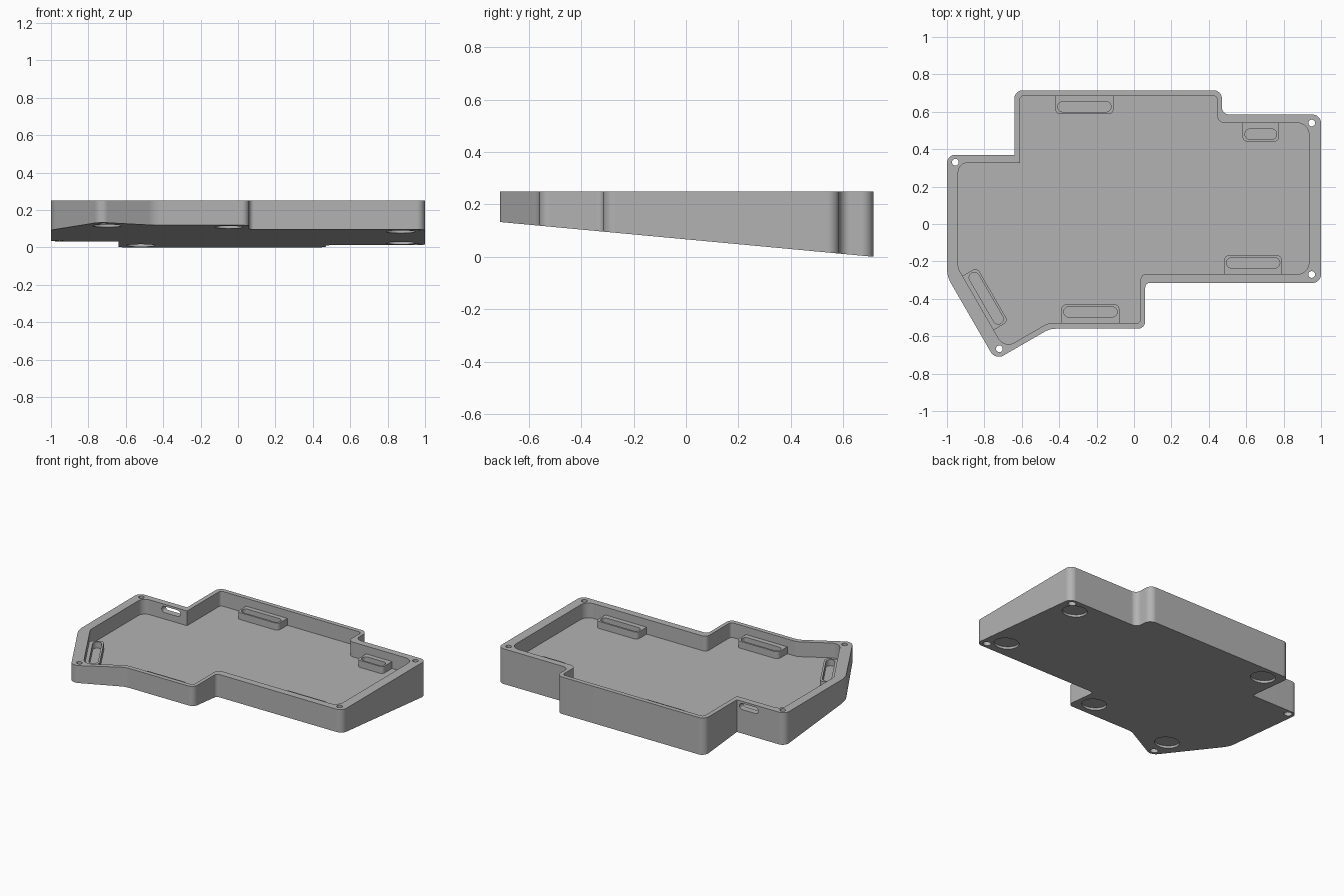
import bpy, bmesh, math
from mathutils import Vector, Matrix

if "Cube" in bpy.data.objects:
    bpy.data.objects.remove(bpy.data.objects["Cube"])

TOP, FLOOR, MOUNT_TOP = 0.25, 0.15, 0.197
BACK, SLOPE = 0.715, 0.093

grey = bpy.data.materials.new("case_grey")
grey.use_nodes = True
grey.diffuse_color = (0.45, 0.45, 0.45, 1)
grey.node_tree.nodes["Principled BSDF"].inputs["Base Color"].default_value = grey.diffuse_color


def underside(p):
    """Height of the sloping underside."""
    return (BACK - p[1]) * SLOPE


def rounded(corners, steps=9):
    """Turn (x, y, radius) corners into a filleted outline."""
    out = []
    for i, (x, y, r) in enumerate(corners):
        p = Vector((x, y))
        if r == 0:
            out.append(p)
            continue
        a = (Vector(corners[i - 1][:2]) - p).normalized()
        b = (Vector(corners[(i + 1) % len(corners)][:2]) - p).normalized()
        half = a.angle(b) / 2
        centre = p + (a + b).normalized() * (r / math.sin(half))
        start = p + a * (r / math.tan(half)) - centre
        sweep = math.pi - 2 * half
        turn = 1 if a.x * b.y - a.y * b.x < 0 else -1
        for k in range(steps + 1):
            out.append(centre + Matrix.Rotation(turn * sweep * k / steps, 2) @ start)
    return out


def prism(name, outline, low, high):
    """Extrude an outline between two heights; low may be a function of the point."""
    bm = bmesh.new()
    base = low if callable(low) else (lambda p: low)
    bottom = [bm.verts.new((p[0], p[1], base(p))) for p in outline]
    top = [bm.verts.new((p[0], p[1], high)) for p in outline]
    bm.faces.new(top)
    bm.faces.new(bottom[::-1])
    for i in range(len(outline)):
        j = (i + 1) % len(outline)
        bm.faces.new((bottom[i], bottom[j], top[j], top[i]))
    bmesh.ops.recalc_face_normals(bm, faces=bm.faces)
    mesh = bpy.data.meshes.new(name)
    bm.to_mesh(mesh)
    bm.free()
    mesh.materials.append(grey)
    ob = bpy.data.objects.new(name, mesh)
    bpy.context.collection.objects.link(ob)
    return ob


def box_outline(length, width, radius):
    x, y = length / 2, width / 2
    return rounded([(-x, -y, radius), (x, -y, radius), (x, y, radius), (-x, y, radius)])


def circle(radius, steps=40):
    return [(radius * math.cos(math.tau * k / steps), radius * math.sin(math.tau * k / steps))
            for k in range(steps)]


def cut(ob, cutter):
    """Subtract the cutter and remove it."""
    bpy.context.view_layer.objects.active = ob
    mod = ob.modifiers.new("cut", "BOOLEAN")
    mod.operation, mod.solver, mod.object = "DIFFERENCE", "EXACT", cutter
    bpy.ops.object.modifier_apply(modifier=mod.name)
    bpy.data.objects.remove(cutter)


def finish(ob):
    bpy.ops.object.select_all(action="DESELECT")
    ob.select_set(True)
    bpy.context.view_layer.objects.active = ob
    bpy.ops.object.shade_smooth_by_angle(angle=math.radians(30))
    ob.modifiers.new("even_shading", "WEIGHTED_NORMAL").keep_sharp = True


# Tray body: outer wall outline, then the hollow
outer = rounded([
    (-1, 0.37, 0.045), (-0.64, 0.37, 0), (-0.64, BACK, 0.045), (0.47, BACK, 0.045),
    (0.47, 0.585, 0.04), (1, 0.585, 0.045), (1, -0.315, 0.045), (0.06, -0.315, 0.025),
    (0.06, -0.56, 0.04), (-0.45, -0.56, 0.12), (-0.741, -0.728, 0.05), (-1, -0.28, 0.17)])
inner = rounded([
    (-0.94, 0.327, 0.05), (-0.61, 0.327, 0), (-0.61, 0.685, 0.02), (0.445, 0.685, 0.02),
    (0.445, 0.54, 0.04), (0.935, 0.54, 0.06), (0.935, -0.268, 0.06), (0.035, -0.268, 0.03),
    (0.035, -0.53, 0.02), (-0.46, -0.53, 0.1), (-0.693, -0.665, 0.06), (-0.94, -0.237, 0.06)])
case = prism("case_tray", outer, underside, TOP)
cut(case, prism("hollow", inner, FLOOR, TOP + 0.1))

# Corner screw holes, widened at the underside
for x, y in [(-0.955, 0.33), (0.95, 0.54), (0.95, -0.27), (-0.72, -0.667)]:
    for radius, top in ((0.018, TOP + 0.1), (0.025, underside((x, y)) + 0.03)):
        hole = prism("hole", circle(radius, 24), -0.1, top)
        hole.location = (x, y, 0)
        bpy.context.view_layer.update()
        cut(case, hole)

# Round foot recesses square to the sloping underside
for x, y in [(0.87, 0.47), (0.87, -0.18), (-0.52, 0.61), (-0.05, -0.44), (-0.70, -0.52)]:
    recess = prism("recess", circle(0.077), -0.05, 0.015)
    recess.location = (x, y, underside((x, y)))
    recess.rotation_euler.x = -math.atan(SLOPE)
    bpy.context.view_layer.update()
    cut(case, recess)

# Cable opening through the back wall
port = prism("port", box_outline(0.14, 0.042, 0.0205), -0.06, 0.06)
port.location = (-0.73, 0.35, 0.215)
port.rotation_euler.x = math.pi / 2
bpy.context.view_layer.update()
cut(case, port)
finish(case)

# Slotted mounts against the walls: centre, slot length, turn of the wall side
mounts = {
    "back_mount": (-0.265, 0.627, 0.285, 0),
    "back_left_mount": (0.678, 0.48, 0.17, 0),
    "front_left_mount": (0.637, -0.208, 0.285, 180),
    "front_mount": (-0.233, -0.47, 0.285, 180),
    "side_mount": (-0.79, -0.397, 0.31, 120),
}
for name, (x, y, length, angle) in mounts.items():
    w = length / 2 + 0.012
    outline = rounded([(-w, -0.04, 0.025), (w, -0.04, 0.025), (w, 0.066, 0), (-w, 0.066, 0)])
    mount = prism(name, outline, FLOOR - 0.005, MOUNT_TOP)
    cut(mount, prism("slot", box_outline(length, 0.055, 0.027), FLOOR + 0.005, TOP))
    mount.location = (x, y, 0)
    mount.rotation_euler.z = math.radians(angle)
    finish(mount)
